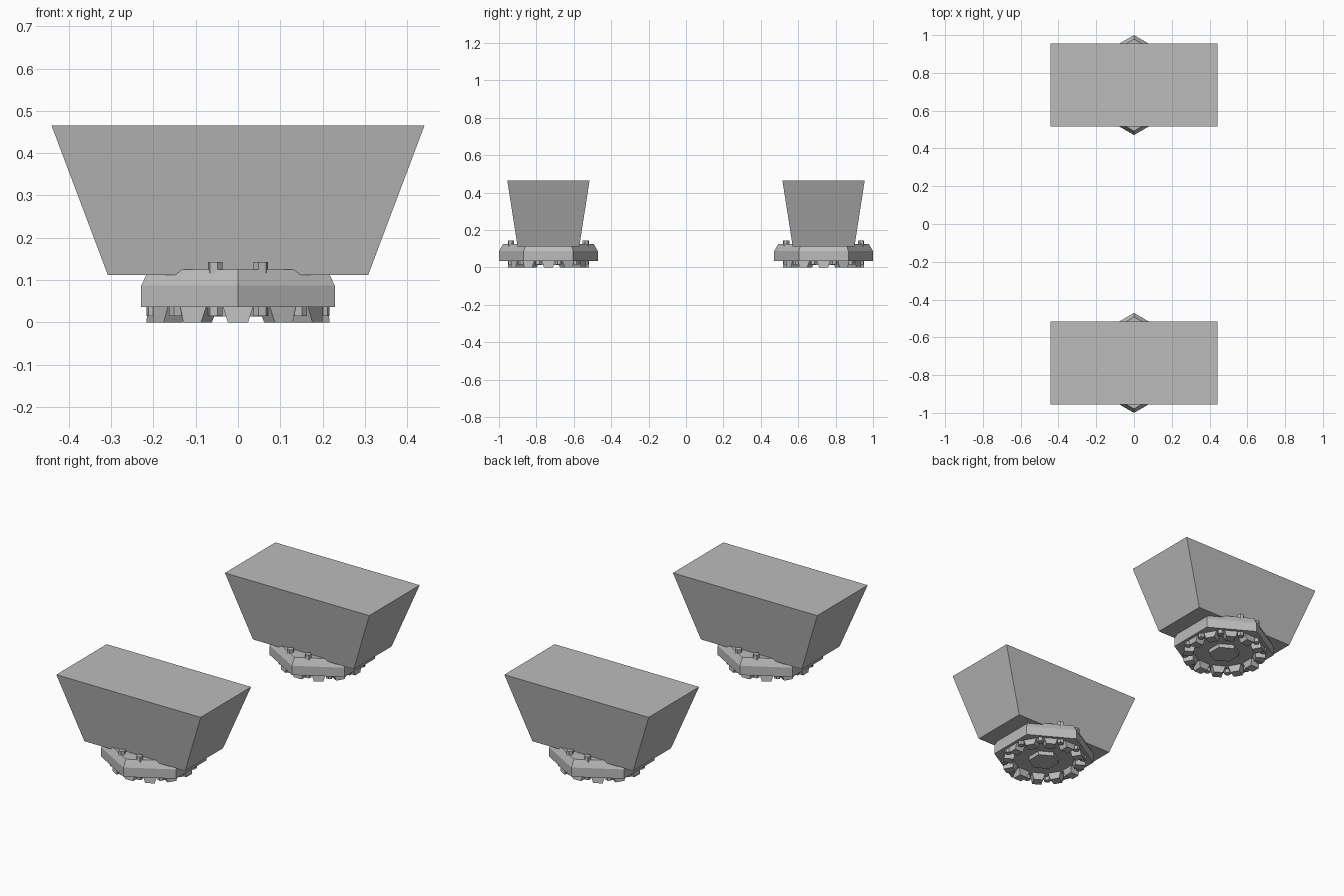
import bpy, bmesh, math
from mathutils import Matrix

if "Cube" in bpy.data.objects:
    bpy.data.objects.remove(bpy.data.objects["Cube"])

CENTRE_Y = 0.7355

grey = bpy.data.materials.new("plain_grey")
grey.diffuse_color = (0.5, 0.5, 0.5, 1)
grey.use_nodes = True
grey.node_tree.nodes["Principled BSDF"].inputs["Base Color"].default_value = grey.diffuse_color


def finish(name, bm, cy):
    bmesh.ops.recalc_face_normals(bm, faces=bm.faces)
    me = bpy.data.meshes.new(name)
    bm.to_mesh(me)
    bm.free()
    me.materials.append(grey)
    ob = bpy.data.objects.new(name, me)
    ob.location.y = cy
    bpy.context.collection.objects.link(ob)


def loft(bm, rings):
    """Skin a stack of closed rings and cap both ends."""
    loops = [[bm.verts.new(p) for p in ring] for ring in rings]
    for a, b in zip(loops, loops[1:]):
        n = len(a)
        for i in range(n):
            bm.faces.new((a[i], a[(i + 1) % n], b[(i + 1) % n], b[i]))
    bm.faces.new(loops[0][::-1])
    bm.faces.new(loops[-1])
    return [v for loop in loops for v in loop]


def hexagon(r, z, cx=0):
    # Corners point along y
    return [(cx + r * math.sin(math.radians(60 * i)),
             r * math.cos(math.radians(60 * i)), z) for i in range(6)]


def rect(x0, x1, hy, z):
    return [(x0, -hy, z), (x1, -hy, z), (x1, hy, z), (x0, hy, z)]


def ring_of(bm, rings, start):
    """Repeat a lofted part twelve times around the centre."""
    for k in range(12):
        verts = loft(bm, rings)
        turn = Matrix.Rotation(math.radians(start + 30 * k), 3, 'Z')
        bmesh.ops.rotate(bm, verts=verts, matrix=turn)


for side, cy in (("front", -CENTRE_Y), ("back", CENTRE_Y)):
    # Flared upper block
    bm = bmesh.new()
    loft(bm, [rect(-0.308, 0.308, 0.165, 0.112), rect(-0.441, 0.441, 0.22, 0.465)])
    finish(side + "_flared_block", bm, cy)

    # Six-sided base plate with chamfered top
    bm = bmesh.new()
    loft(bm, [hexagon(0.2645, 0.036), hexagon(0.2645, 0.087), hexagon(0.243, 0.125)])
    finish(side + "_base_plate", bm, cy)

    # Low hub under the plate
    bm = bmesh.new()
    loft(bm, [hexagon(0.08, 0.014), hexagon(0.08, 0.04)])
    finish(side + "_hub", bm, cy)

    # Tapered teeth
    bm = bmesh.new()
    ring_of(bm, [rect(0.165, 0.217, 0.024, 0.0), rect(0.158, 0.212, 0.036, 0.038)], 0)
    finish(side + "_teeth", bm, cy)

    # Bolts passing through the plate between the teeth
    bm = bmesh.new()
    ring_of(bm, [hexagon(0.0175, 0.015, 0.207), hexagon(0.0175, 0.143, 0.207)], 15)
    finish(side + "_bolts", bm, cy)
